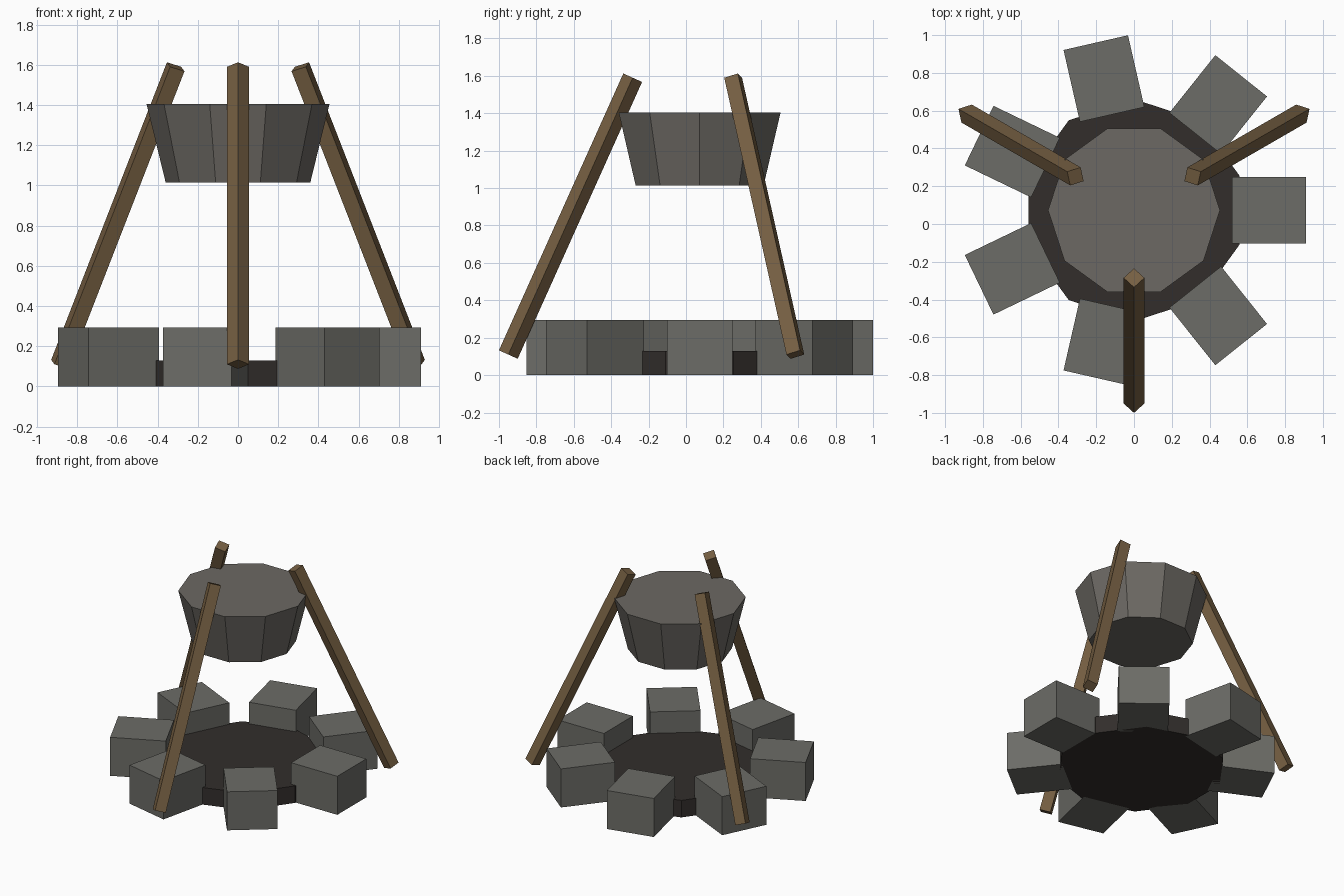
import bpy
import bmesh
from math import radians, pi, cos, sin
from mathutils import Vector, Matrix

if "Cube" in bpy.data.objects:
    bpy.data.objects.remove(bpy.data.objects["Cube"])

CY = 0.073  # centre of the fire ring


def material(name, rgb):
    m = bpy.data.materials.new(name)
    m.diffuse_color = (*rgb, 1)
    m.use_nodes = True
    m.node_tree.nodes["Principled BSDF"].inputs["Base Color"].default_value = m.diffuse_color
    return m


STONE = material("stone", (0.15, 0.15, 0.135))
ASH = material("ash", (0.032, 0.027, 0.024))
IRON = material("iron", (0.15, 0.14, 0.125))
WOOD = material("wood", (0.18, 0.115, 0.055))


def prism(name, sides, r0, r1, z0, z1, phase, mat):
    """Capped flat-sided tube along z; first corner at angle `phase`."""
    bm = bmesh.new()
    rings = [[bm.verts.new((r * cos(phase + 2 * pi * i / sides),
                            r * sin(phase + 2 * pi * i / sides), z))
              for i in range(sides)] for r, z in ((r0, z0), (r1, z1))]
    low, high = rings
    bm.faces.new(low[::-1])
    bm.faces.new(high)
    for i in range(sides):
        j = (i + 1) % sides
        bm.faces.new((low[i], low[j], high[j], high[i]))
    return finish(name, bm, mat)


def finish(name, bm, mat):
    mesh = bpy.data.meshes.new(name)
    bm.to_mesh(mesh)
    bm.free()
    mesh.materials.append(mat)
    ob = bpy.data.objects.new(name, mesh)
    bpy.context.collection.objects.link(ob)
    ob.location = (0, CY, 0)
    return ob


# Bed of ash and hanging pot, both ten-sided
prism("ash_bed", 10, 0.588, 0.588, 0, 0.13, radians(18), ASH)
prism("pot", 10, 0.36, 0.455, 1.015, 1.405, 0, IRON)

# Ring of seven stone blocks
for i in range(7):
    bm = bmesh.new()
    bmesh.ops.create_cube(bm, size=1, matrix=Matrix.Translation((0.715, 0, 0.147))
                          @ Matrix.Diagonal((0.39, 0.35, 0.294, 1)))
    stone = finish(f"ring_stone_{i + 1}", bm, STONE)
    stone.rotation_euler.z = 2 * pi * i / 7

# Three leaning square poles, edge facing outward
foot, head = Vector((1.023, 0, 0.11)), Vector((0.358, 0, 1.59))
lean = head - foot
tilt = Matrix.Translation(foot) @ Matrix.Rotation(-Vector((0, 0, 1)).angle(lean), 4, 'Y')
for i, angle in enumerate((30, 150, 270)):
    pole = prism(f"tripod_pole_{i + 1}", 4, 0.055, 0.055, 0, lean.length, 0, WOOD)
    pole.data.transform(tilt)
    pole.rotation_euler.z = radians(angle)
